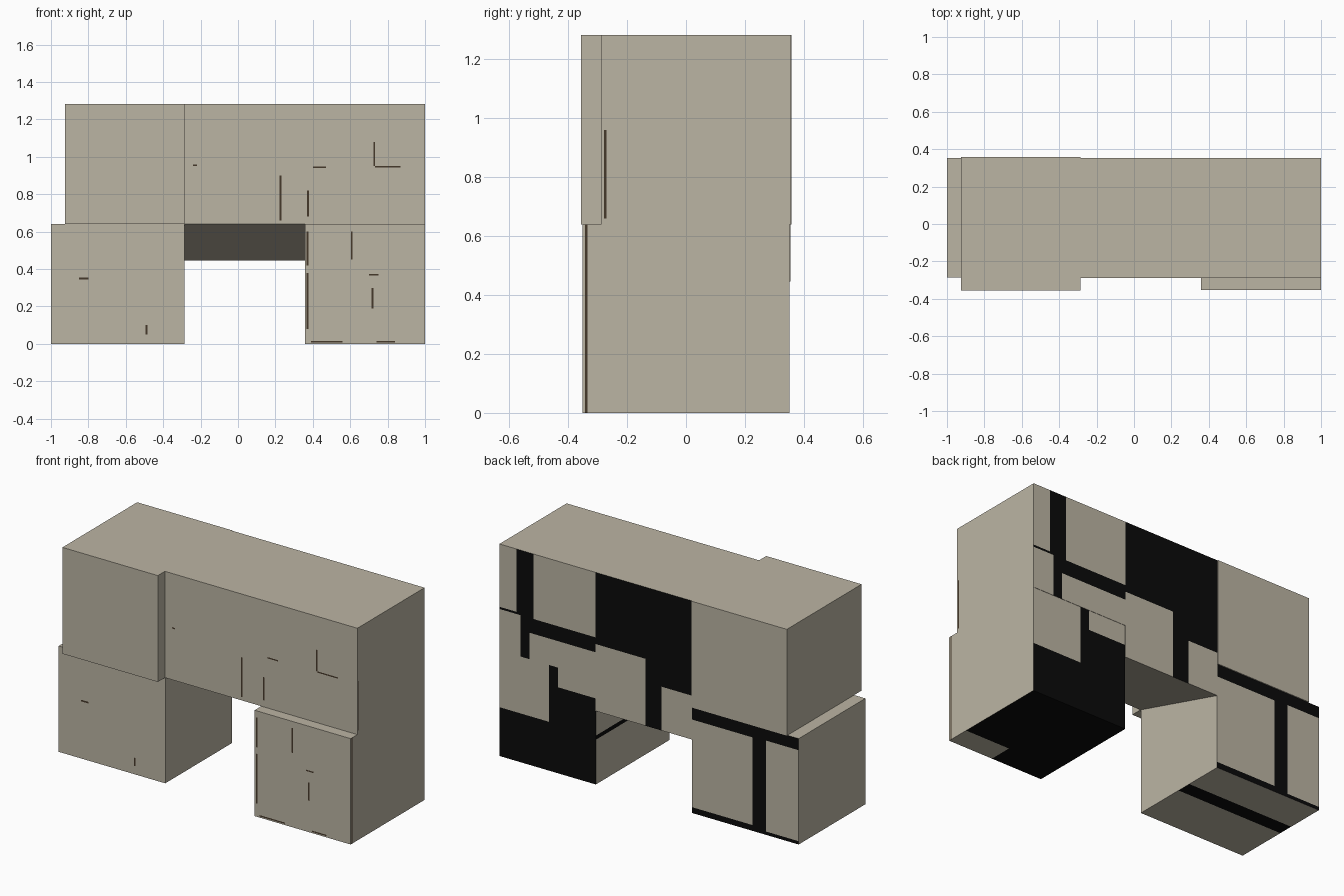
import bpy, bmesh
from mathutils import Vector

if "Cube" in bpy.data.objects:
    bpy.data.objects.remove(bpy.data.objects["Cube"])


def material(name, rgb):
    m = bpy.data.materials.new(name)
    m.diffuse_color = (*rgb, 1)
    m.use_nodes = True
    m.node_tree.nodes["Principled BSDF"].inputs["Base Color"].default_value = m.diffuse_color
    return m


MATS = [material("tan", (0.50, 0.46, 0.37)),
        material("black", (0.003, 0.003, 0.003)),
        material("dark_brown", (0.06, 0.04, 0.023))]
TAN, BLACK, BROWN = 0, 1, 2

# Each side: outward direction and the two axes its patches are measured on
SIDES = {"front": ((0, -1, 0), 0, 2), "back": ((0, 1, 0), 0, 2),
         "left": ((-1, 0, 0), 1, 2), "right": ((1, 0, 0), 1, 2),
         "top": ((0, 0, 1), 0, 1), "bottom": ((0, 0, -1), 0, 1)}


def block(name, x, y, z, patches=(), front_bottom=None):
    """Box with painted rectangles cut into its sides; later patches win."""
    bm = bmesh.new()
    bmesh.ops.create_cube(bm, size=1)
    for v in bm.verts:
        v.co = Vector([r[1] if c > 0 else r[0] for c, r in zip(v.co, (x, y, z))])
        if front_bottom and v.co.y == v.co.y and v.co.z < z[0] + 0.001 and v.co.y < 0:
            v.co.z = front_bottom      # raises the front for a sloped underside
    bm.normal_update()
    for side, u0, u1, v0, v1, mat in patches:
        direction, ua, va = SIDES[side]
        n = Vector(direction)
        for axis, value in ((ua, u0), (ua, u1), (va, v0), (va, v1)):
            faces = [f for f in bm.faces if f.normal.dot(n) > 0.9]
            edges = {e for f in faces for e in f.edges}
            verts = {v for f in faces for v in f.verts}
            no, co = Vector(), Vector()
            no[axis], co[axis] = 1, value
            bmesh.ops.bisect_plane(bm, geom=[*verts, *edges, *faces], dist=1e-5,
                                   plane_co=co, plane_no=no)
            bm.normal_update()
        for f in bm.faces:
            c = f.calc_center_median()
            if f.normal.dot(n) > 0.9 and u0 < c[ua] < u1 and v0 < c[va] < v1:
                f.material_index = mat
    me = bpy.data.meshes.new(name)
    bm.to_mesh(me)
    bm.free()
    for m in MATS:
        me.materials.append(m)
    ob = bpy.data.objects.new(name, me)
    bpy.context.collection.objects.link(ob)
    return ob


# Lower left block
block("lower_left_block", (-1, -0.287), (-0.285, 0.352), (0, 0.64), [
    ("back", -1, -0.287, 0, 0.64, BLACK),
    ("back", -0.69, -0.287, 0.035, 0.565, TAN),
    ("back", -1, -0.78, 0.02, 0.57, TAN),
    ("bottom", -1, -0.287, 0.03, 0.12, BLACK),
    ("front", -0.85, -0.80, 0.345, 0.355, BROWN),
    ("front", -0.495, -0.485, 0.05, 0.10, BROWN)])

# Lower right block
block("lower_right_block", (0.357, 1), (-0.352, 0.352), (0, 0.64), [
    ("back", 0.357, 1, 0, 0.64, BLACK),
    ("back", 0.67, 1, 0.295, 0.64, TAN),
    ("back", 0.357, 0.61, 0.52, 0.64, TAN),
    ("bottom", 0.357, 1, -0.352, 0.352, BLACK),
    ("bottom", 0.70, 1, -0.352, -0.21, TAN),
    ("left", -0.352, 0.352, 0.27, 0.295, BLACK),
    ("right", -0.342, -0.334, 0, 0.64, BROWN),
    ("front", 0.366, 0.376, 0.08, 0.38, BROWN),
    ("front", 0.366, 0.376, 0.42, 0.60, BROWN),
    ("front", 0.603, 0.613, 0.45, 0.60, BROWN),
    ("front", 0.70, 0.75, 0.365, 0.373, BROWN),
    ("front", 0.714, 0.724, 0.19, 0.30, BROWN),
    ("front", 0.39, 0.56, 0.007, 0.015, BROWN),
    ("front", 0.74, 0.84, 0.007, 0.015, BROWN)])

# Upper left block, slightly proud at front and back
block("upper_left_block", (-0.925, -0.287), (-0.356, 0.358), (0.64, 1.283))

# Upper middle block with sloped underside
block("upper_middle_block", (-0.287, 0.357), (-0.288, 0.354), (0.445, 1.283), [
    ("back", -0.287, 0.357, 0.445, 1.283, BLACK),
    ("back", 0.023, 0.357, 0.445, 0.85, TAN),
    ("back", -0.287, -0.084, 0.445, 0.71, TAN),
    ("front", 0.223, 0.233, 0.66, 0.90, BROWN),
    ("front", -0.24, -0.22, 0.95, 0.958, BROWN)], front_bottom=0.64)

# Upper right block
block("upper_right_block", (0.357, 1), (-0.288, 0.354), (0.64, 1.283), [
    ("back", 0.773, 0.886, 0.89, 1.283, BLACK),
    ("back", 0.357, 0.86, 0.80, 0.89, BLACK),
    ("back", 0.80, 0.86, 0.64, 0.80, BLACK),
    ("back", 0.86, 1, 0.89, 0.903, BLACK),
    ("right", -0.278, -0.270, 0.66, 0.96, BROWN),
    ("front", 0.37, 0.38, 0.68, 0.82, BROWN),
    ("front", 0.725, 0.733, 0.95, 1.08, BROWN),
    ("front", 0.733, 0.87, 0.943, 0.951, BROWN),
    ("front", 0.40, 0.47, 0.94, 0.948, BROWN)])
